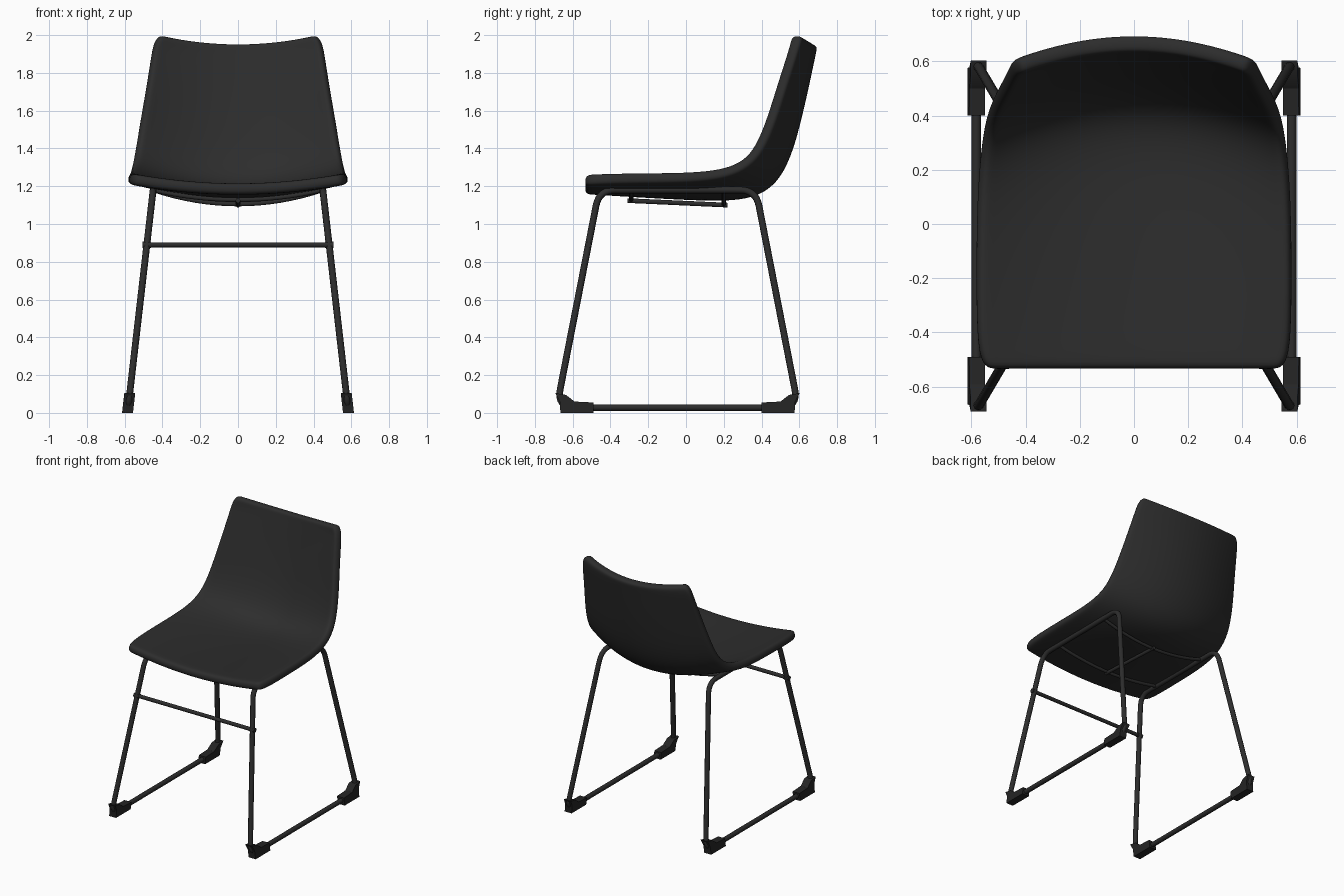
import bpy, bmesh, math
from mathutils import Vector

cube = bpy.data.objects.get("Cube")
if cube:
    bpy.data.objects.remove(cube, do_unlink=True)


def material(name, v):
    m = bpy.data.materials.new(name)
    m.use_nodes = True
    m.diffuse_color = (v, v, v, 1)
    b = m.node_tree.nodes["Principled BSDF"]
    b.inputs["Base Color"].default_value = (v, v, v, 1)
    b.inputs["Roughness"].default_value = 0.6
    return m


leather = material("black_leather", 0.026)
metal = material("black_metal", 0.026)
rubber = material("black_rubber", 0.018)


def finish(obj, mat, angle=40):
    obj.data.materials.append(mat)
    bpy.ops.object.select_all(action='DESELECT')
    obj.select_set(True)
    bpy.context.view_layer.objects.active = obj
    if obj.type == 'CURVE':
        bpy.ops.object.convert(target='MESH')
        obj = bpy.context.object
    bpy.ops.object.shade_smooth_by_angle(angle=math.radians(angle))


def mesh_object(name, bm):
    bmesh.ops.recalc_face_normals(bm, faces=bm.faces)
    me = bpy.data.meshes.new(name)
    bm.to_mesh(me)
    bm.free()
    obj = bpy.data.objects.new(name, me)
    bpy.context.collection.objects.link(obj)
    return obj


def tube(name, points, radius, cyclic=False):
    cu = bpy.data.curves.new(name, 'CURVE')
    cu.dimensions = '3D'
    cu.bevel_depth = radius
    cu.bevel_resolution = 3
    cu.use_fill_caps = True
    sp = cu.splines.new('POLY')
    sp.points.add(len(points) - 1)
    for p, co in zip(sp.points, points):
        p.co = (*co, 1)
    sp.use_cyclic_u = cyclic
    obj = bpy.data.objects.new(name, cu)
    bpy.context.collection.objects.link(obj)
    finish(obj, metal)


def rounded(corners, cuts, steps=8):
    """Closed path with each corner replaced by a smooth bend."""
    out = []
    for i, c in enumerate(corners):
        a = c + (corners[i - 1] - c).normalized() * cuts[i]
        b = c + (corners[(i + 1) % len(corners)] - c).normalized() * cuts[i]
        for k in range(steps + 1):
            t = k / steps
            out.append(a * (1 - t) ** 2 + c * 2 * t * (1 - t) + b * t * t)
    return out


def lean(z):
    return 0.585 - 0.115 * z


# Seat shell: centre line y, z; side edge y, z; half width
stations = [
    (-0.535, 1.185, -0.535, 1.235, 0.54),
    (-0.49, 1.185, -0.49, 1.238, 0.575),
    (-0.30, 1.172, -0.30, 1.245, 0.582),
    (0.00, 1.155, -0.02, 1.248, 0.58),
    (0.20, 1.148, 0.15, 1.262, 0.573),
    (0.35, 1.162, 0.27, 1.295, 0.56),
    (0.46, 1.225, 0.355, 1.36, 0.545),
    (0.53, 1.36, 0.41, 1.46, 0.528),
    (0.575, 1.52, 0.455, 1.58, 0.508),
    (0.617, 1.70, 0.505, 1.74, 0.48),
    (0.65, 1.86, 0.555, 1.89, 0.457),
    (0.663, 1.92, 0.575, 1.96, 0.445),
    (0.668, 1.95, 0.585, 2.00, 0.415),
]
half = [0.25, 0.5, 0.75, 0.93, 1]
across = [-u for u in reversed(half)] + [0] + half
bm = bmesh.new()
rows = []
for cy, cz, ey, ez, w in stations:
    rows.append([bm.verts.new((w * u, cy + (ey - cy) * u * u, cz + (ez - cz) * u * u))
                 for u in across])
for r0, r1 in zip(rows, rows[1:]):
    for i in range(len(across) - 1):
        bm.faces.new((r0[i], r0[i + 1], r1[i + 1], r1[i]))
seat = mesh_object("seat_shell", bm)
solid = seat.modifiers.new("thickness", 'SOLIDIFY')
solid.thickness = 0.06
solid.offset = 0
sub = seat.modifiers.new("smooth", 'SUBSURF')
sub.levels = sub.render_levels = 2
finish(seat, leather, 80)

MID = -0.045  # fore-aft centre of the frame
foot_profile = [(-0.665, 0), (-0.49, 0), (-0.49, 0.055), (-0.59, 0.06),
                (-0.635, 0.095), (-0.692, 0.105), (-0.668, 0.06)]

for side, s in (("left", 1), ("right", -1)):
    # Sled frame: one closed bent tube per side
    outline = [(-0.685, 0.028), (-0.46, 1.18), (-2 * -MID * 1 + 0.46, 1.18), (2 * MID + 0.685, 0.028)]
    corners = [Vector((s * lean(z), y, z)) for y, z in outline]
    tube(side + "_sled_frame", rounded(corners, (0.1, 0.085, 0.085, 0.1)), 0.018, True)

    # Rubber feet around the lower bends
    for end in ("front", "rear"):
        bm = bmesh.new()
        loops = []
        for dx in (-0.029, 0.029):
            loops.append([bm.verts.new((s * (lean(z) + dx),
                                        y if end == "front" else 2 * MID - y, z))
                          for y, z in foot_profile])
        n = len(foot_profile)
        bm.faces.new(loops[0])
        bm.faces.new(loops[1])
        for i in range(n):
            j = (i + 1) % n
            bm.faces.new((loops[0][i], loops[0][j], loops[1][j], loops[1][i]))
        finish(mesh_object(f"{side}_{end}_foot", bm), rubber, 30)

    # Collar where the front stretcher meets the leg
    x = s * lean(0.89)
    tube(side + "_stretcher_collar", [(x - 0.022, -0.517, 0.89), (x + 0.022, -0.517, 0.89)], 0.017)

# Front stretcher
x = lean(0.89)
tube("front_stretcher", [(-x, -0.517, 0.89), (x, -0.517, 0.89)], 0.014)

# Curved supports under the seat, joined by a centre bar
for name, y, z in (("front", -0.29, 1.128), ("rear", 0.20, 1.105)):
    path = [(0.45 * k / 8, y, z + (1.18 - z) * (k / 8) ** 2) for k in range(-8, 9)]
    tube(name + "_seat_support", path, 0.012)
tube("centre_support_bar", [(0, -0.31, 1.124), (0, 0.22, 1.1)], 0.013)
